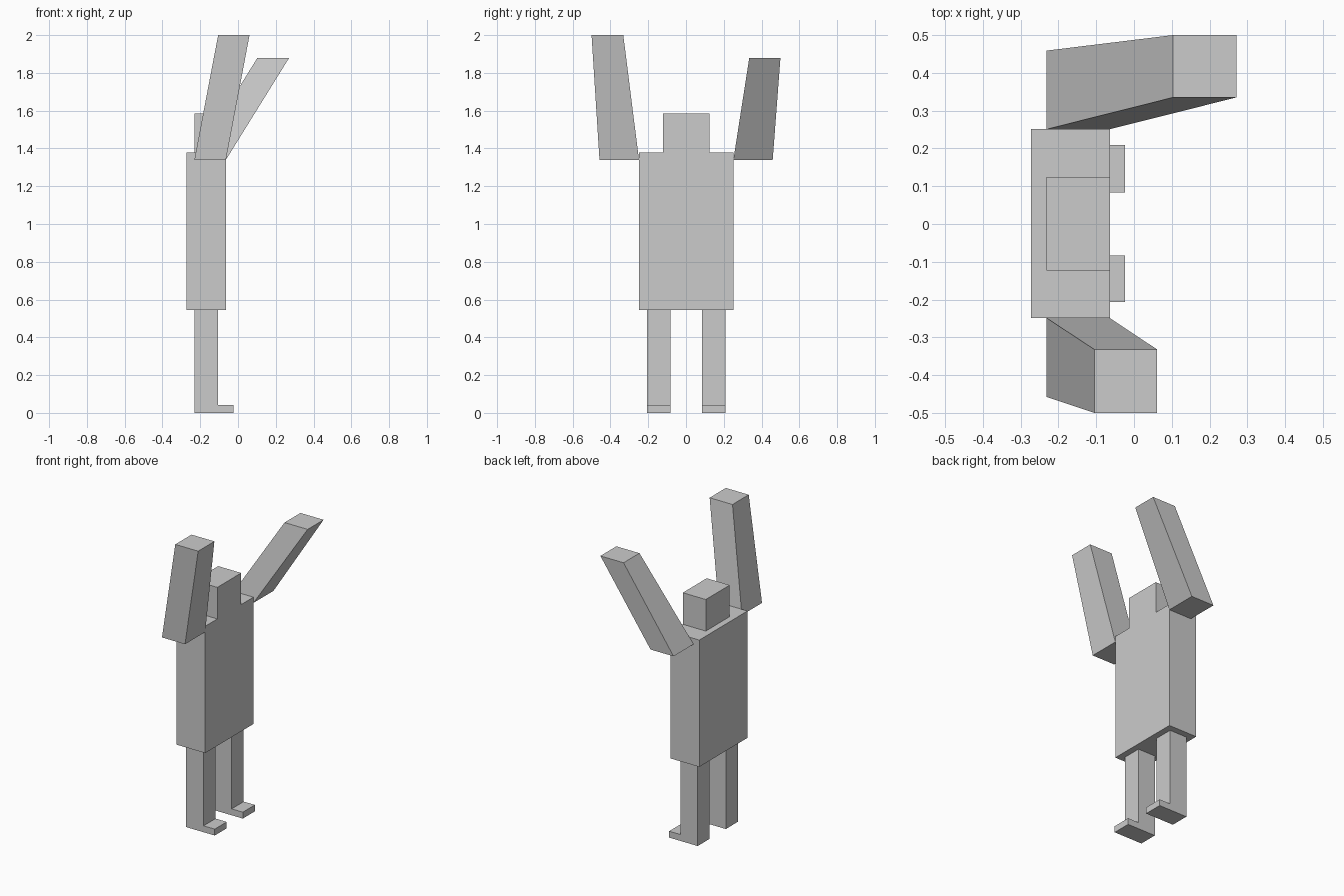
import bpy
import bmesh

if "Cube" in bpy.data.objects:
    bpy.data.objects.remove(bpy.data.objects["Cube"])


def finish(name, bm):
    bmesh.ops.recalc_face_normals(bm, faces=bm.faces)
    mesh = bpy.data.meshes.new(name)
    bm.to_mesh(mesh)
    bm.free()
    obj = bpy.data.objects.new(name, mesh)
    bpy.context.collection.objects.link(obj)
    return obj


def block(name, bottom, top, z0, z1):
    """Six-sided block between two rectangles (x0, x1, y0, y1)."""
    bm = bmesh.new()
    bmesh.ops.create_cube(bm, size=2)
    for v in bm.verts:
        x0, x1, y0, y1 = top if v.co.z > 0 else bottom
        v.co = (x1 if v.co.x > 0 else x0,
                y1 if v.co.y > 0 else y0,
                z1 if v.co.z > 0 else z0)
    return finish(name, bm)


def leg(name, y0, y1):
    """L-shaped side profile (leg plus foot) extruded across y."""
    profile = [(-0.231, 0), (-0.024, 0), (-0.024, 0.042),
               (-0.105, 0.042), (-0.105, 0.546), (-0.231, 0.546)]
    bm = bmesh.new()
    face = bm.faces.new([bm.verts.new((x, y0, z)) for x, z in profile])
    ext = bmesh.ops.extrude_face_region(bm, geom=[face], use_keep_orig=True)
    moved = [g for g in ext["geom"] if isinstance(g, bmesh.types.BMVert)]
    bmesh.ops.translate(bm, verts=moved, vec=(0, y1 - y0, 0))
    return finish(name, bm)


# Body and head, flush on the +x side
torso = (-0.272, -0.064, -0.249, 0.251)
block("torso", torso, torso, 0.546, 1.378)
head = (-0.231, -0.064, -0.123, 0.125)
block("head", head, head, 1.378, 1.585)

# Legs with feet
leg("right_leg", -0.207, -0.083)
leg("left_leg", 0.084, 0.209)

# Raised arms, sheared and tapering upwards
block("right_arm", (-0.231, -0.064, -0.458, -0.249),
      (-0.105, 0.061, -0.5, -0.332), 1.34, 2.0)
block("left_arm", (-0.231, -0.064, 0.251, 0.459),
      (0.103, 0.271, 0.335, 0.5), 1.34, 1.88)
